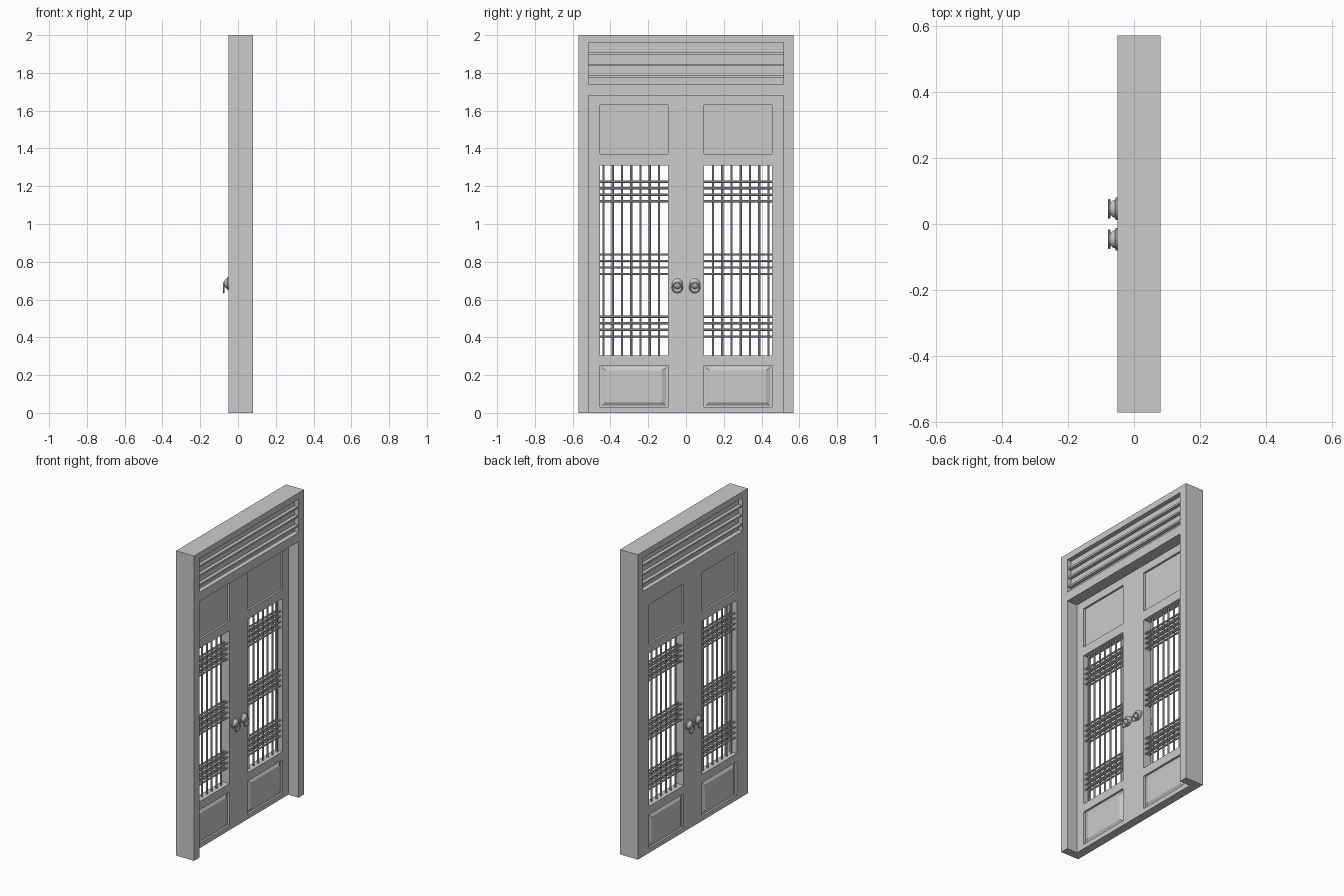
import bpy, bmesh, math
from mathutils import Matrix, Vector

cube = bpy.data.objects.get("Cube")
if cube:
    bpy.data.objects.remove(cube, do_unlink=True)

grey = bpy.data.materials.new("light grey")
grey.use_nodes = True
grey.diffuse_color = (0.6, 0.6, 0.6, 1)
grey.node_tree.nodes["Principled BSDF"].inputs["Base Color"].default_value = (0.6, 0.6, 0.6, 1)

BACK, FRONT, LEAF = -0.05, 0.08, 0.005   # outer faces and front of the door leaves
MID = (BACK + LEAF) / 2
HALF = 0.57                              # half width of the frame
OPEN = 0.515                             # half width of the opening
Y0, Y1 = 0.095, 0.455                    # panel edges on one leaf


def add_box(bm, x, y, z):
    size = Vector((x[1] - x[0], y[1] - y[0], z[1] - z[0]))
    centre = Vector((x[0] + x[1], y[0] + y[1], z[0] + z[1])) / 2
    bmesh.ops.create_cube(bm, size=1, matrix=Matrix.Translation(centre) @ Matrix.Diagonal(size).to_4x4())


def add_rod(bm, start, end, radius):
    start, end = Vector(start), Vector(end)
    turn = (end - start).to_track_quat('Z', 'Y').to_matrix().to_4x4()
    bmesh.ops.create_cone(bm, cap_ends=True, segments=8, radius1=radius, radius2=radius,
                          depth=(end - start).length, matrix=Matrix.Translation((start + end) / 2) @ turn)


def make(name, bm, smooth=False):
    bmesh.ops.recalc_face_normals(bm, faces=bm.faces)
    mesh = bpy.data.meshes.new(name)
    bm.to_mesh(mesh)
    bm.free()
    mesh.materials.append(grey)
    obj = bpy.data.objects.new(name, mesh)
    bpy.context.collection.objects.link(obj)
    if smooth:
        bpy.ops.object.select_all(action='DESELECT')
        obj.select_set(True)
        bpy.context.view_layer.objects.active = obj
        bpy.ops.object.shade_smooth_by_angle(angle=math.radians(35))
    return obj


def carve(obj, boxes):
    bm = bmesh.new()
    for b in boxes:
        add_box(bm, *b)
    cutter = make("cutter", bm)
    cutter.hide_render = True
    mod = obj.modifiers.new("cut", 'BOOLEAN')
    mod.operation, mod.solver, mod.object = 'DIFFERENCE', 'EXACT', cutter
    bpy.context.view_layer.update()
    result = bpy.data.meshes.new_from_object(obj.evaluated_get(bpy.context.evaluated_depsgraph_get()))
    obj.modifiers.clear()
    obj.data = result
    bpy.data.objects.remove(cutter, do_unlink=True)


# Frame and leaves, carved from one block
bm = bmesh.new()
add_box(bm, (BACK, FRONT), (-HALF, HALF), (0, 2))
body = make("door_frame_and_leaves", bm)
SHEET = 0.03                             # depth of the transom recess
carve(body, [((LEAF, 1), (-OPEN, OPEN), (-1, 1.68)),
             ((FRONT - SHEET, 1), (-OPEN, OPEN), (1.74, 1.96)),
             ((-1, BACK + SHEET), (-OPEN, OPEN), (1.74, 1.96))])

# Lattice openings and recessed panels on both faces
DEEP = 0.013
cuts = []
for y in ((Y0, Y1), (-Y1, -Y0)):
    cuts.append(((-1, 1), y, (0.305, 1.31)))
    for z in ((0.03, 0.25), (1.37, 1.63)):
        cuts.append(((LEAF - DEEP, 0.04), y, z))
        cuts.append(((-1, BACK + DEEP), y, z))
carve(body, cuts)

# Transom rails
bm = bmesh.new()
for z in (1.78, 1.842, 1.902):
    for x in ((FRONT - SHEET - 0.002, FRONT - 0.008), (BACK + 0.008, BACK + SHEET + 0.002)):
        add_box(bm, x, (-OPEN, OPEN), (z - 0.006, z + 0.006))
make("transom_rails", bm)

# Raised fields in the lower panels
bm = bmesh.new()
for s in (-1, 1):
    for face, out in ((LEAF - DEEP, 1), (BACK + DEEP, -1)):
        rings = []
        for inset, lift in ((0.01, 0), (0.032, 0.011)):
            a, b = s * (Y0 + inset), s * (Y1 - inset)
            lo, hi = 0.03 + inset * 0.8, 0.25 - inset * 0.8
            rings.append([bm.verts.new((face + out * lift, y, z))
                          for y, z in ((a, lo), (b, lo), (b, hi), (a, hi))])
        bm.faces.new(rings[1])
        bm.faces.new(rings[0])
        for i in range(4):
            j = (i + 1) % 4
            bm.faces.new((rings[0][i], rings[0][j], rings[1][j], rings[1][i]))
make("raised_panels", bm)

# Lattice bars
for s, side in ((1, "left"), (-1, "right")):
    bm = bmesh.new()
    for i in range(7):
        y = s * (0.143 + i * 0.049)
        add_rod(bm, (MID, y, 0.3), (MID, y, 1.315), 0.006)
    for base in (0.405, 0.735, 1.12):
        for i in range(4):
            z = base + i * 0.0345
            for x in (MID - 0.012, MID + 0.012):
                add_rod(bm, (x, s * (Y0 - 0.003), z), (x, s * (Y1 + 0.003), z), 0.006)
    make(side + "_lattice", bm, True)


# Turned knob with a hanging ring
def knob(name, face, out, y):
    bm = bmesh.new()
    centre = Vector((face, y, 0.685))
    profile = ((0, 0), (0.034, 0), (0.034, 0.005), (0.027, 0.008), (0.025, 0.015),
               (0.018, 0.021), (0.008, 0.025), (0, 0.026))
    verts = [bm.verts.new(centre + Vector((out * d, r, 0))) for r, d in profile]
    edges = [bm.edges.new(pair) for pair in zip(verts, verts[1:])]
    bmesh.ops.spin(bm, geom=verts + edges, cent=centre, axis=(1, 0, 0),
                   angle=math.tau, steps=24)
    ring_centre = centre + Vector((out * 0.025, 0, -0.022))
    start = ring_centre + Vector((0, 0.026, 0))
    loop = [bm.verts.new(start + Vector((math.cos(t), math.sin(t), 0)) * 0.004)
            for t in (math.tau * k / 8 for k in range(8))]
    loop_edges = [bm.edges.new((loop[k], loop[(k + 1) % 8])) for k in range(8)]
    bmesh.ops.spin(bm, geom=loop + loop_edges, cent=ring_centre, axis=(1, 0, 0),
                   angle=math.tau, steps=24)
    bmesh.ops.remove_doubles(bm, verts=bm.verts, dist=0.0002)
    make(name, bm, True)


for s, side in ((1, "left"), (-1, "right")):
    knob("front_" + side + "_knob", LEAF, 1, s * 0.046)
    knob("rear_" + side + "_knob", BACK, -1, s * 0.046)
